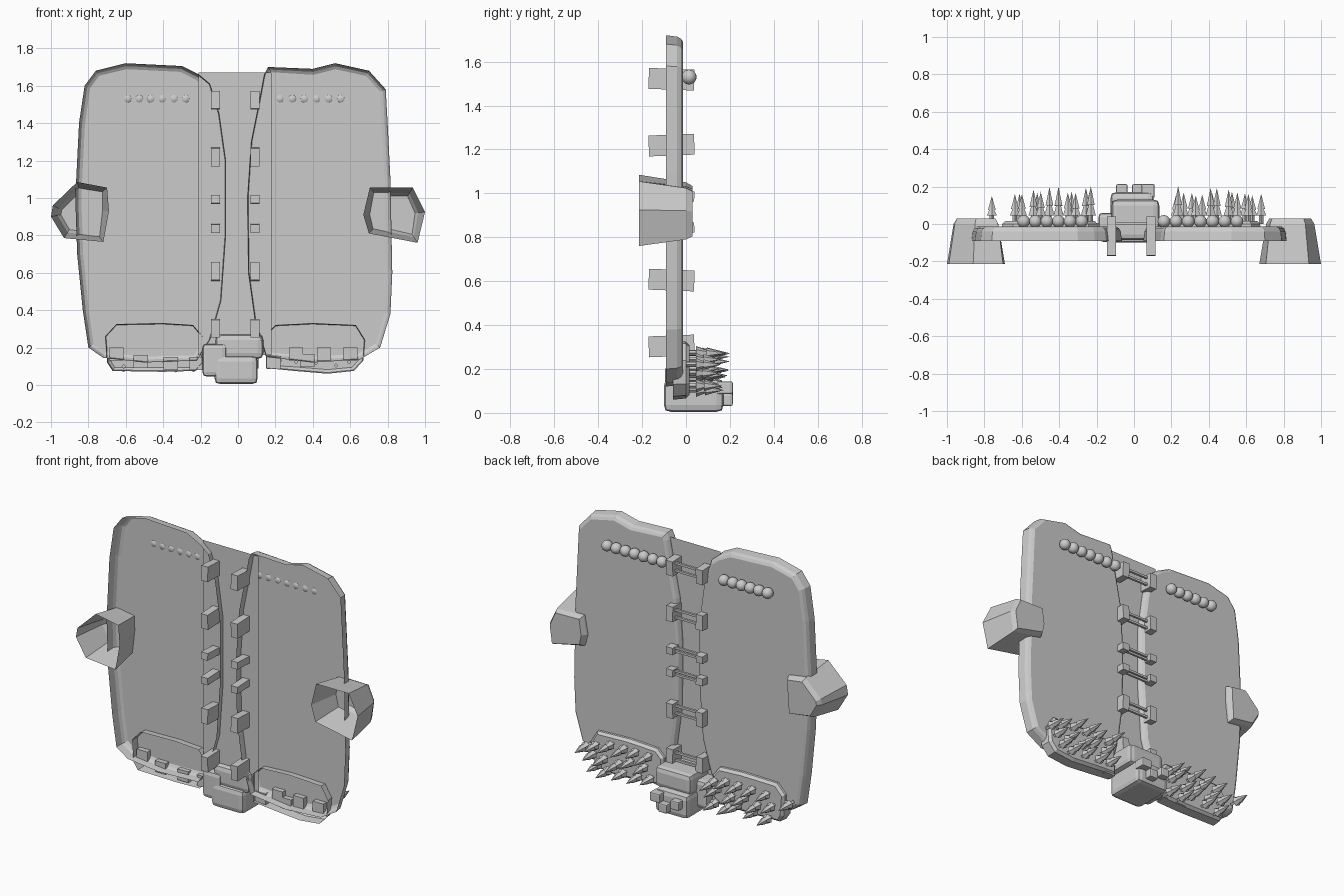
import bpy, bmesh, math, random
from mathutils import Matrix, Vector

if "Cube" in bpy.data.objects:
    bpy.data.objects.remove(bpy.data.objects["Cube"])

random.seed(4)

def finish(bm, name, smooth=False, fix=True):
    if fix:
        bmesh.ops.recalc_face_normals(bm, faces=bm.faces)
    me = bpy.data.meshes.new(name)
    bm.to_mesh(me)
    bm.free()
    ob = bpy.data.objects.new(name, me)
    bpy.context.collection.objects.link(ob)
    if smooth:
        for p in me.polygons:
            p.use_smooth = True
    return ob

def inset(pts, d):
    # move a counter-clockwise outline inwards along its corner normals
    out = []
    for i, p in enumerate(pts):
        a, b, c = Vector(pts[i - 1]), Vector(p), Vector(pts[(i + 1) % len(pts)])
        t = ((b - a).normalized() + (c - b).normalized()).normalized()
        out.append(b + Vector((-t.y, t.x)) * d)
    return out

def shell(name, pts, rings):
    # open-fronted shell: rings of (y, inset), capped at the back
    area = sum(pts[i - 1][0] * p[1] - p[0] * pts[i - 1][1] for i, p in enumerate(pts))
    if area < 0:
        pts = pts[::-1]
    bm = bmesh.new()
    loops = [[bm.verts.new((q[0], y, q[1])) for q in inset(pts, d)] for y, d in rings]
    n = len(pts)
    for A, B in zip(loops, loops[1:]):
        for i in range(n):
            bm.faces.new((A[i], A[(i + 1) % n], B[(i + 1) % n], B[i]))
    bm.faces.new(loops[-1][::-1])
    ob = finish(bm, name, fix=False)
    ob.data.flip_normals()
    # make the cap face +y
    if max(ob.data.polygons, key=lambda p: p.area).normal.y < 0:
        ob.data.flip_normals()
    return ob

def box(name, x, y, z, bevel=0, tilt=0):
    bm = bmesh.new()
    size = Vector((x[1] - x[0], y[1] - y[0], z[1] - z[0]))
    mid = Vector(((x[0] + x[1]) / 2, (y[0] + y[1]) / 2, (z[0] + z[1]) / 2))
    M = Matrix.Translation(mid) @ Matrix.Rotation(tilt, 4, 'X') @ Matrix.Diagonal((*size, 1))
    bmesh.ops.create_cube(bm, size=1, matrix=M)
    if bevel:
        bmesh.ops.bevel(bm, geom=bm.edges[:], offset=bevel, segments=2, profile=0.6, affect='EDGES')
    return finish(bm, name)

# two ground halves with bevelled rims
left = [(-.15, 1.61), (-.21, 1.66), (-.30, 1.705), (-.60, 1.72), (-.76, 1.68), (-.82, 1.6),
        (-.85, 1.4), (-.87, 1.0), (-.86, .7), (-.83, .4), (-.80, .2), (-.72, .145),
        (-.5, .12), (-.22, .13), (-.15, .24), (-.09, .45), (-.065, .8), (-.065, 1.2), (-.10, 1.45)]
right = [(.14, 1.66), (.16, 1.70), (.40, 1.69), (.52, 1.72), (.70, 1.68), (.79, 1.58), (.80, 1.4),
         (.815, 1.1), (.825, .6), (.815, .38), (.76, .2), (.65, .135), (.4, .12), (.15, .15),
         (.09, .35), (.055, .6), (.05, 1.0), (.07, 1.3), (.11, 1.5)]
rim = [(-.09, 0), (-.04, .006), (-.022, .016), (-.013, .032)]
shell("ground_left", left, rim)
shell("ground_right", right, rim)

# raised banks at the lower end
bank_l = [(-.71, .26), (-.70, .12), (-.67, .075), (-.4, .07), (-.23, .075), (-.19, .12),
          (-.19, .26), (-.24, .32), (-.4, .33), (-.65, .325)]
bank_r = [(.15, .27), (.15, .09), (.3, .075), (.48, .06), (.62, .075), (.67, .13), (.68, .24),
          (.63, .32), (.4, .33), (.2, .32)]
bank_rim = [(-.06, 0), (0, .006), (.016, .022)]
shell("bank_left", bank_l, bank_rim)
shell("bank_right", bank_r, bank_rim)

# flat water sheet
bm = bmesh.new()
bm.faces.new([bm.verts.new(v) for v in
              ((-.21, -.05, .16), (-.21, -.05, 1.67), (.18, -.05, 1.67), (.18, -.05, .16))])
finish(bm, "water", fix=False)

# open faceted side rocks
rock_l = [(-.99, .96), (-.86, 1.085), (-.70, 1.055), (-.69, .93), (-.72, .765), (-.93, .785), (-1.0, .9)]
rock_r = [(.67, .91), (.705, 1.055), (.935, 1.055), (1.0, .925), (.96, .76), (.70, .81)]
for nm, pts in (("side_rock_left", rock_l), ("side_rock_right", rock_r)):
    shell(nm, pts, [(-.215, 0), (0, .036), (.03, .054)])

# bridge posts and cross rails
for i, (z, h) in enumerate([(1.52, .095), (1.22, .095), (.99, .045), (.84, .045), (.605, .095), (.305, .095)]):
    t = (-.04, .04)[i % 2]
    for x in (-.12, .092):
        box("bridge_post", (x - .024, x + .024), (-.17, .038), (z - h / 2, z + h / 2), tilt=t)
    for dz in (-h * .25, h * .25):
        box("bridge_rail", (-.12, .092), (-.002, .012), (z + dz - .007, z + dz + .007))

# row of round bushes at the upper end
for i in range(13):
    x = -.59 + i * .062 if i < 6 else .16 + (i - 6) * .065
    bm = bmesh.new()
    bmesh.ops.create_uvsphere(bm, u_segments=16, v_segments=10, radius=.034,
                              matrix=Matrix.Translation((x, .014, 1.53)))
    finish(bm, "bush", smooth=True)

# pine trees growing towards +y
def tree(x, z, h):
    bm = bmesh.new()
    up = Matrix.Translation((x, 0, z)) @ Matrix.Rotation(-math.pi / 2, 4, 'X')
    for r1, r2, a, b, seg in ((.012, .012, 0, .05, 4), (.031, .008, .045, .6 * h, 6), (.024, 0, .5 * h, h, 6)):
        bmesh.ops.create_cone(bm, cap_ends=True, segments=seg, radius1=r1, radius2=r2, depth=b - a,
                              matrix=up @ Matrix.Translation((0, 0, (a + b) / 2)))
    finish(bm, "pine_tree")

tree(-.76, .23, .15)
tree(.68, .22, .16)
for s in (-1, 1):
    for row, z in enumerate((.115, .18, .25)):
        for k in range(5):
            x = .23 + k * .093 + (row % 2) * .04
            tree(s * x + random.uniform(-.015, .015), z + random.uniform(-.02, .025),
                 random.uniform(.15, .205))

# small footing blocks under the banks
for x, z in ((-.65, .165), (-.52, .125), (-.36, .115), (-.22, .115), (.19, .12),
             (.31, .165), (.37, .13), (.46, .165), (.6, .165)):
    box("footing", (x - .038, x + .038), (-.045, .005), (z - .035, z + .035))

# rounded boulders at the foot of the water
box("boulder_front", (-.125, .105), (-.1, .17), (.005, .155), .03)
box("boulder_upper", (-.12, .135), (-.085, .13), (.14, .27), .03)
box("boulder_low", (-.19, -.06), (-.095, .06), (.045, .22), .025)
for x, z, w in ((-.065, .1, .03), (.02, .06, .03), (.075, .115, .035)):
    box("boulder_chip", (x - w, x + w), (.14, .213), (z - .028, z + .028), .008)
